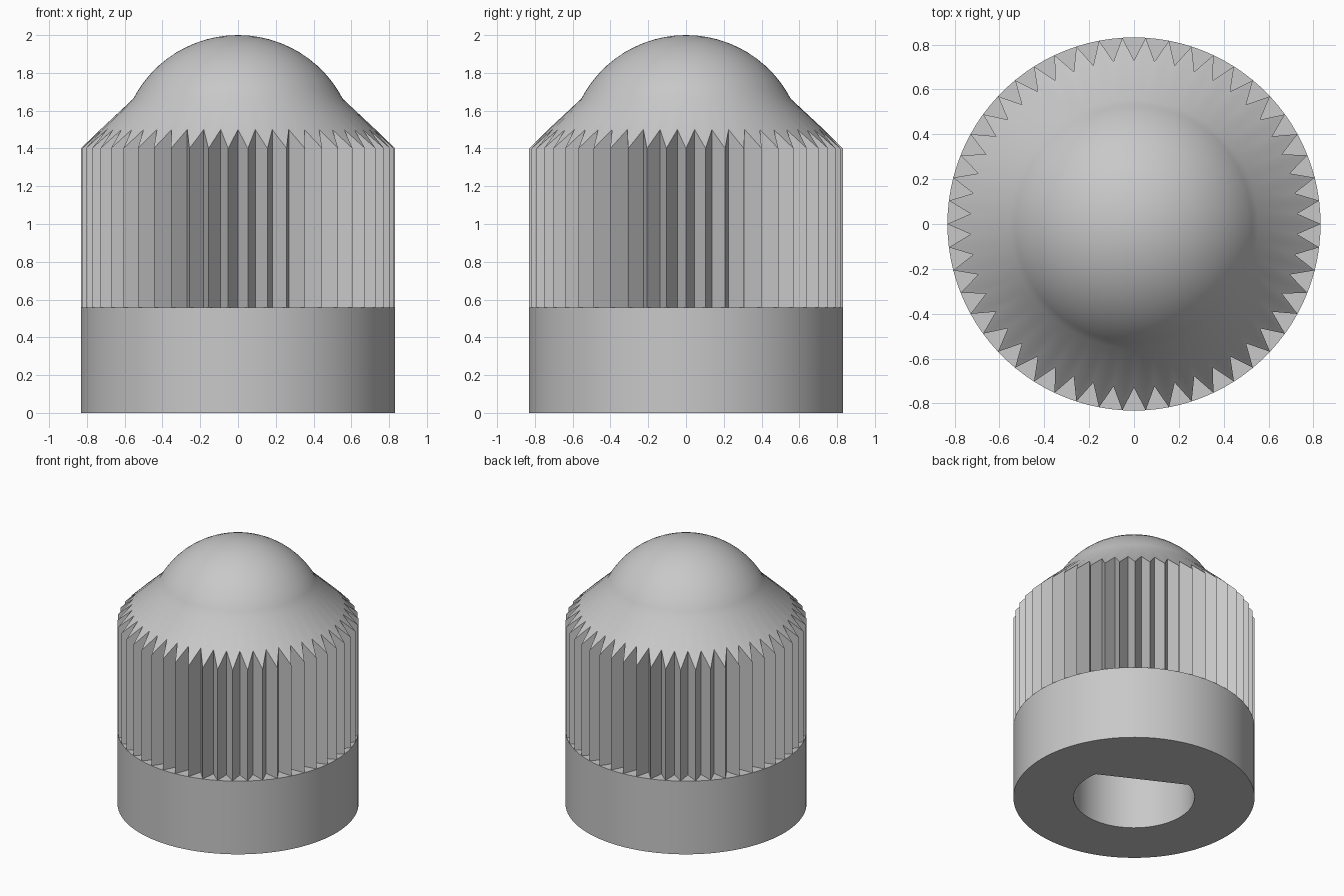
import bpy
import bmesh
from math import sin, cos, pi, radians, asin

if "Cube" in bpy.data.objects:
    bpy.data.objects.remove(bpy.data.objects["Cube"], do_unlink=True)

TEETH = 50
SIDES = TEETH * 2              # tooth tips on even steps, grooves on odd steps
OUTER, GROOVE = 0.832, 0.73
SHOULDER, GROOVE_TOP = 1.4, 1.5
COLLAR = 0.557
BORE, BORE_DEPTH = 0.417, 1.0
FLAT_DIR, FLAT_HALF = radians(63), radians(52.2)
DOME_R, NECK_R = 0.625, 0.555

grey = bpy.data.materials.new("light_grey")
grey.use_nodes = True
colour = (0.58, 0.58, 0.58, 1)
grey.diffuse_color = colour
grey.node_tree.nodes["Principled BSDF"].inputs["Base Color"].default_value = colour

bm = bmesh.new()


def ring(radius, height):
    """Ring of vertices; radius and height are functions of the step index."""
    verts = []
    for i in range(SIDES):
        a = 2 * pi * i / SIDES
        verts.append(bm.verts.new((radius(i) * cos(a), radius(i) * sin(a), height(i))))
    return verts


def const(value):
    return lambda i: value


def bore_radius(i):
    """Round shaft hole with one flat side."""
    c = cos(2 * pi * i / SIDES - FLAT_DIR)
    flat = BORE * cos(FLAT_HALF)
    return min(BORE, flat / c) if c > 0.01 else BORE


def star(i):
    return GROOVE if i % 2 else OUTER


def star_top(i):
    return GROOVE_TOP if i % 2 else SHOULDER


# Shaft hole, collar, grooved grip and sloping shoulder
rings = [
    ring(bore_radius, const(BORE_DEPTH)),
    ring(bore_radius, const(0)),
    ring(const(OUTER), const(0)),
    ring(const(OUTER), const(COLLAR)),
    ring(star, const(COLLAR)),
    ring(star, star_top),
]

# Dome, from the neck up to the pole
neck_angle = asin(NECK_R / DOME_R)
STEPS = 12
for s in range(STEPS + 1):
    a = neck_angle * (1 - s / STEPS)
    rings.append(ring(const(DOME_R * sin(a)), const(2 - DOME_R + DOME_R * cos(a))))

# Skin the rings and close the end of the hole
for low, high in zip(rings, rings[1:]):
    for i in range(SIDES):
        j = (i + 1) % SIDES
        bm.faces.new((low[i], low[j], high[j], high[i]))
bm.faces.new(rings[0])

bmesh.ops.remove_doubles(bm, verts=bm.verts, dist=0.0005)
bmesh.ops.recalc_face_normals(bm, faces=bm.faces)

mesh = bpy.data.meshes.new("grooved_knob")
bm.to_mesh(mesh)
bm.free()
mesh.materials.append(grey)
knob = bpy.data.objects.new("grooved_knob", mesh)
bpy.context.collection.objects.link(knob)

bpy.ops.object.select_all(action="DESELECT")
knob.select_set(True)
bpy.context.view_layer.objects.active = knob
bpy.ops.object.shade_smooth_by_angle(angle=radians(30))
